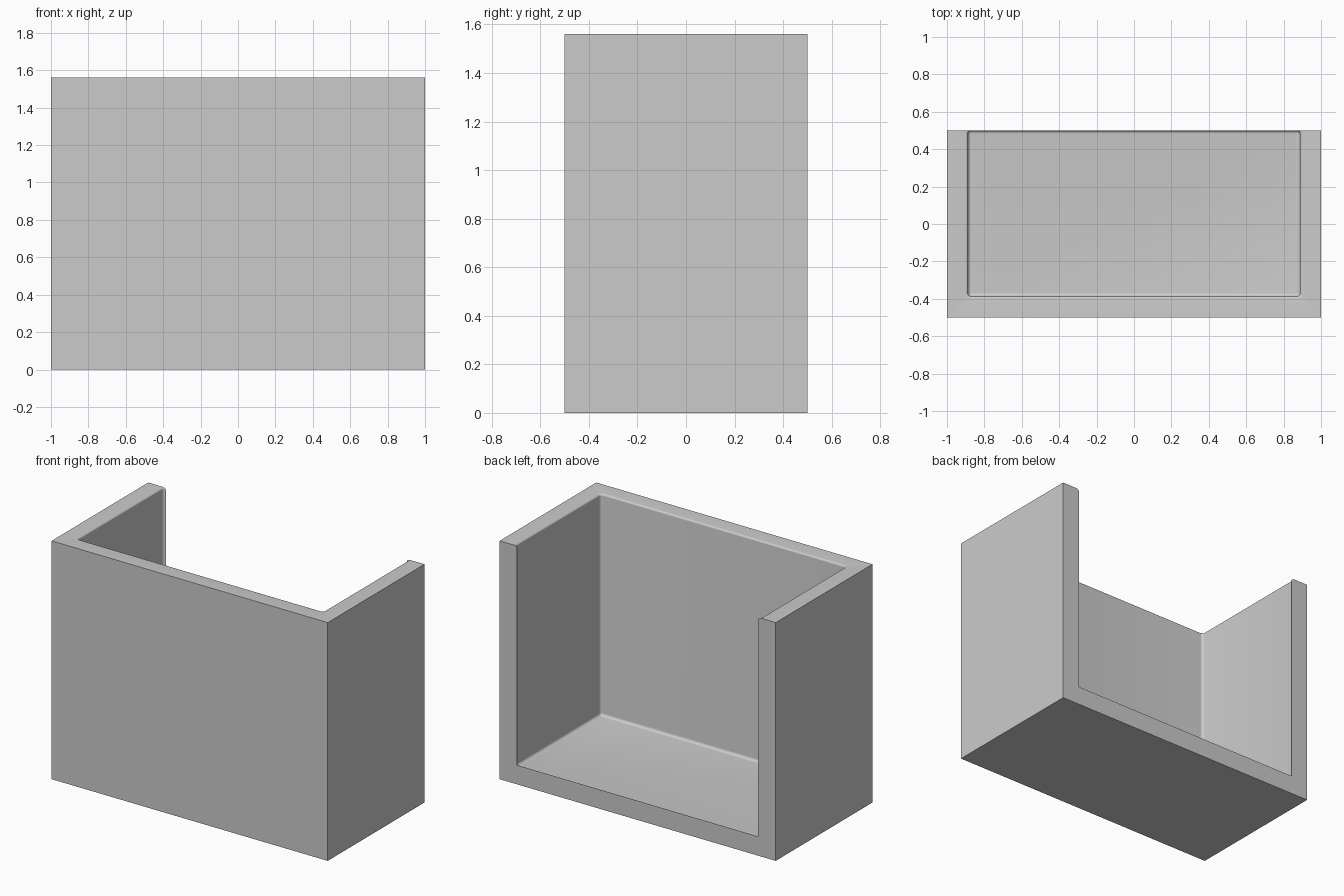
import bpy
import bmesh
from math import sin, cos, pi, radians

if "Cube" in bpy.data.objects:
    bpy.data.objects.remove(bpy.data.objects["Cube"], do_unlink=True)

HEIGHT = 1.56
FLOOR = 0.11        # floor thickness
HALF_X = 0.888      # half width of the cavity
FRONT_Y = -0.387    # inner face of the front wall
BACK_Y = 0.5003     # just breaks through the open back
FILLET = 0.018
LIP = 0.012         # rounding of the top inner rim
STEPS = 6

grey = bpy.data.materials.new("plain_grey")
grey.use_nodes = True
grey.diffuse_color = (0.6, 0.6, 0.6, 1)
grey.node_tree.nodes["Principled BSDF"].inputs["Base Color"].default_value = grey.diffuse_color


def make_object(name, bm):
    bmesh.ops.recalc_face_normals(bm, faces=bm.faces)
    mesh = bpy.data.meshes.new(name)
    bm.to_mesh(mesh)
    bm.free()
    mesh.materials.append(grey)
    obj = bpy.data.objects.new(name, mesh)
    bpy.context.collection.objects.link(obj)
    return obj


def cavity_ring(bm, offset, z):
    """Rounded rectangle in plan, grown or shrunk by offset."""
    radius = FILLET + offset
    radius = max(radius, 0.001)
    x, front, back = HALF_X + offset, FRONT_Y - offset, BACK_Y + offset
    corners = [(x, back, 1, 1), (-x, back, -1, 1), (-x, front, -1, -1), (x, front, 1, -1)]
    ring = []
    for quarter, (cx, cy, sx, sy) in enumerate(corners):
        for i in range(STEPS + 1):
            a = (quarter + i / STEPS) * pi / 2
            ring.append(bm.verts.new((cx - sx * radius + radius * cos(a),
                                      cy - sy * radius + radius * sin(a), z)))
    return ring


# Outer block
bm = bmesh.new()
bmesh.ops.create_cube(bm, size=1)
for v in bm.verts:
    v.co = (v.co.x * 2, v.co.y, (v.co.z + 0.5) * HEIGHT)
shell = make_object("open_box_shell", bm)

# Cavity: filleted floor, straight walls, rounded top rim
arc = [i / STEPS * pi / 2 for i in range(STEPS + 1)]
levels = [(-FILLET * (1 - sin(a)), FLOOR + FILLET * (1 - cos(a))) for a in arc]
levels += [(LIP * (1 - cos(a)), HEIGHT - LIP * (1 - sin(a))) for a in arc]
levels.append((LIP, HEIGHT + 0.1))
bm = bmesh.new()
rings = [cavity_ring(bm, *level) for level in levels]
for low, high in zip(rings, rings[1:]):
    for i in range(len(low)):
        j = (i + 1) % len(low)
        bm.faces.new((low[i], low[j], high[j], high[i]))
bm.faces.new(rings[0])
bm.faces.new(rings[-1])
cutter = make_object("cavity_cutter", bm)
cutter.hide_render = True

# Hollow the block, leaving the top and back open
cut = shell.modifiers.new("hollow", 'BOOLEAN')
cut.operation = 'DIFFERENCE'
cut.solver = 'EXACT'
cut.object = cutter
bpy.ops.object.select_all(action='DESELECT')
shell.select_set(True)
bpy.context.view_layer.objects.active = shell
bpy.ops.object.modifier_apply(modifier=cut.name)
bpy.data.objects.remove(cutter, do_unlink=True)
bpy.ops.object.shade_smooth_by_angle(angle=radians(30))
